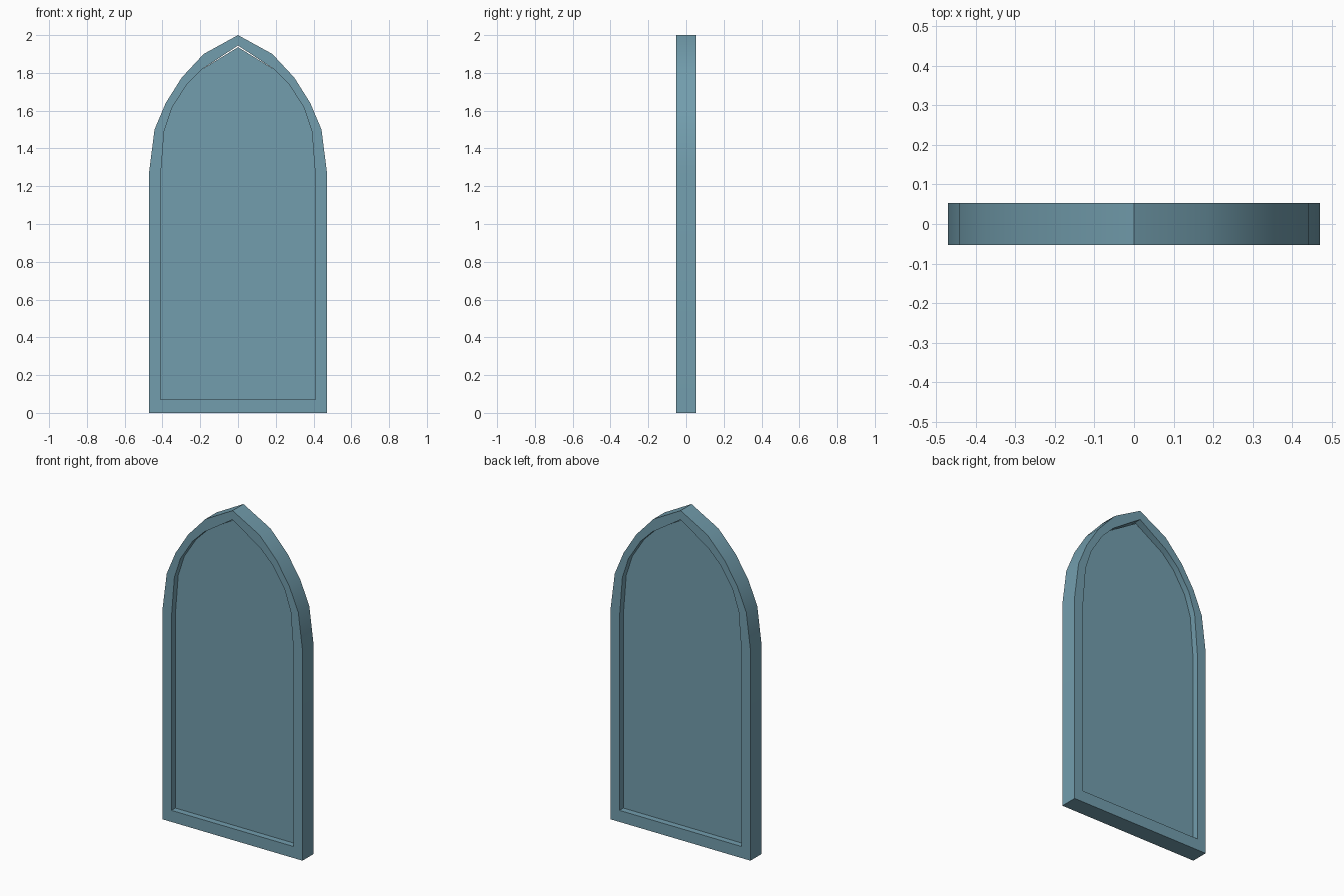
import bpy, bmesh, math

if "Cube" in bpy.data.objects:
    bpy.data.objects.remove(bpy.data.objects["Cube"])

D = 0.0525   # half depth of the frame
P = 0.015    # half thickness of the panel

# right-hand halves of the pointed arch outlines, bottom to apex
OUTER = [(0.47, 0), (0.47, 1.28), (0.442, 1.5), (0.383, 1.64),
         (0.298, 1.775), (0.182, 1.9), (0, 2.0)]
INNER = [(0.41, 0.07), (0.41, 1.25), (0.391, 1.49), (0.35, 1.615),
         (0.27, 1.74), (0.19, 1.82), (0, 1.945)]
PANEL = INNER[:-1] + [(0, 1.936)]


def mirrored(half):
    return half + [(-x, z) for x, z in reversed(half[:-1])]


def ring(bm, half, y):
    return [bm.verts.new((x, y, z)) for x, z in mirrored(half)]


def bridge(bm, a, b):
    n = len(a)
    for i in range(n):
        j = (i + 1) % n
        bm.faces.new((a[i], a[j], b[j], b[i]))


def finish(bm, name, mat):
    bmesh.ops.recalc_face_normals(bm, faces=bm.faces[:])
    me = bpy.data.meshes.new(name)
    bm.to_mesh(me)
    bm.free()
    me.materials.append(mat)
    ob = bpy.data.objects.new(name, me)
    bpy.context.collection.objects.link(ob)
    bpy.ops.object.select_all(action='DESELECT')
    ob.select_set(True)
    bpy.context.view_layer.objects.active = ob
    bpy.ops.object.shade_smooth_by_angle(angle=math.radians(30))
    return ob


mat = bpy.data.materials.new("blue_grey")
mat.diffuse_color = (0.17, 0.34, 0.42, 1)
mat.use_nodes = True
mat.node_tree.nodes["Principled BSDF"].inputs["Base Color"].default_value = mat.diffuse_color

# arched frame: closed loop of four outlines
bm = bmesh.new()
loops = [ring(bm, OUTER, -D), ring(bm, OUTER, D),
         ring(bm, INNER, D), ring(bm, INNER, -D)]
for k in range(4):
    bridge(bm, loops[k], loops[(k + 1) % 4])
finish(bm, "arched_frame", mat)

# thin panel recessed on both sides
bm = bmesh.new()
front, back = ring(bm, PANEL, -P), ring(bm, PANEL, P)
bm.faces.new(front)
bm.faces.new(back)
bridge(bm, front, back)
finish(bm, "inset_panel", mat)
